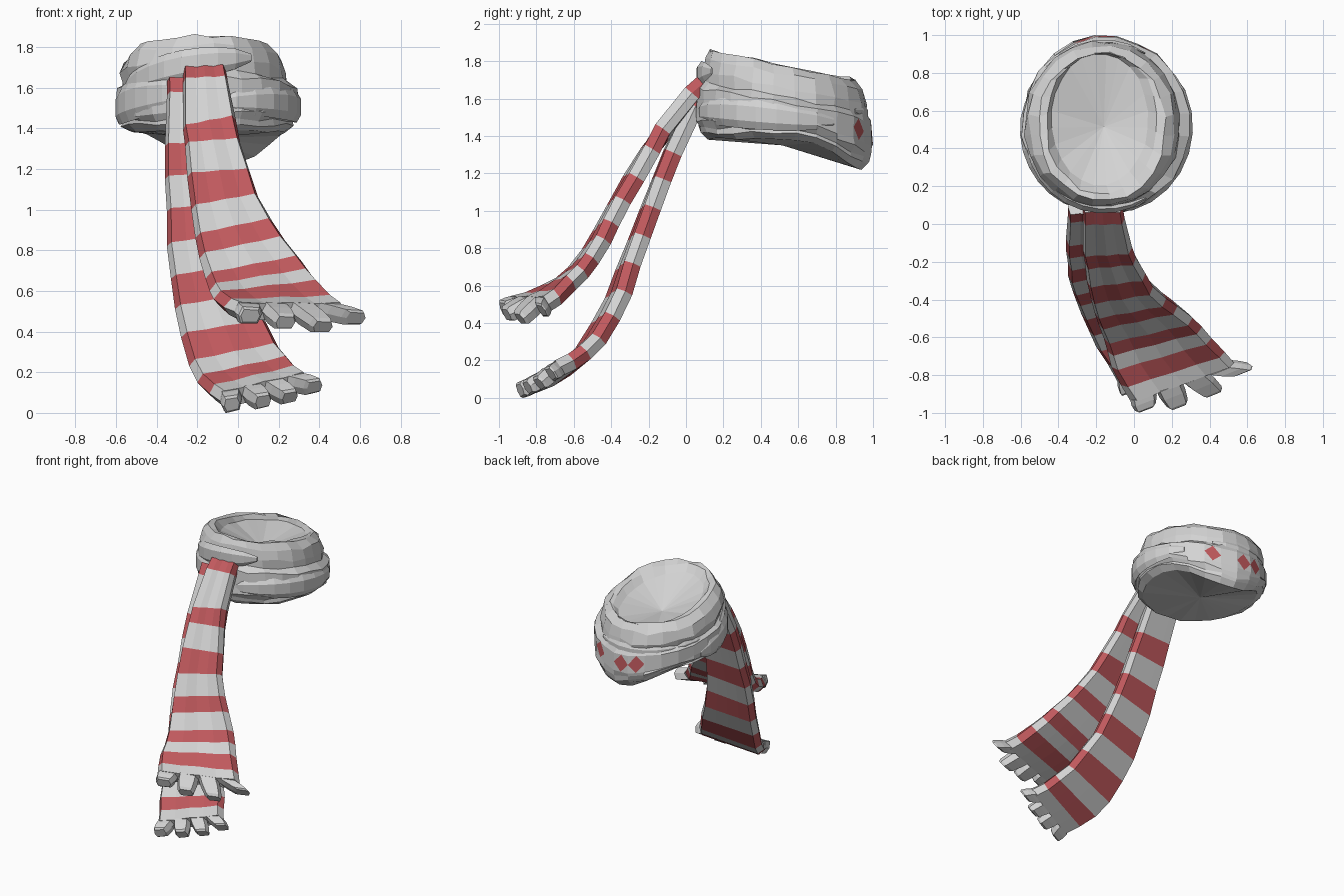
import bpy, bmesh, math, random
from mathutils import Vector

if "Cube" in bpy.data.objects:
    bpy.data.objects.remove(bpy.data.objects["Cube"])
random.seed(4)


def material(name, rgb):
    m = bpy.data.materials.new(name)
    m.use_nodes = True
    m.diffuse_color = (*rgb, 1)
    m.node_tree.nodes["Principled BSDF"].inputs["Base Color"].default_value = (*rgb, 1)
    return m


MATS = [material("pale_wool", (0.65, 0.65, 0.65)), material("red_wool", (0.53, 0.1, 0.11))]


def finish(bm, name):
    bmesh.ops.recalc_face_normals(bm, faces=bm.faces)
    mesh = bpy.data.meshes.new(name)
    bm.to_mesh(mesh)
    bm.free()
    for m in MATS:
        mesh.materials.append(m)
    obj = bpy.data.objects.new(name, mesh)
    bpy.context.collection.objects.link(obj)
    return obj


def loft(bm, sections, red=lambda i: False, caps=True):
    """Skin a row of closed sections, returning the quads of each span."""
    rings = [[bm.verts.new(p) for p in s] for s in sections]
    n = len(rings[0])
    spans = []
    for i, (a, b) in enumerate(zip(rings, rings[1:])):
        spans.append([bm.faces.new((a[k], a[(k + 1) % n], b[(k + 1) % n], b[k])) for k in range(n)])
        for f in spans[-1]:
            f.material_index = int(red(i))
    if caps:
        bm.faces.new(rings[0])
        bm.faces.new(rings[-1])
    return rings, spans


# Wrapped neck ring: stacked tilted loops, with a sagging lobe low at the back
CX, CY, RX, RY, SEG = -0.15, 0.525, 0.45, 0.47, 24


def ring_point(angle, sx, sy, z, sag=0.0):
    x, y = sx * RX * math.cos(angle), sy * RY * math.sin(angle)
    lobe = max(0, math.cos(angle - math.radians(80))) ** 3
    return Vector((CX + x, CY + y, z - 0.2 * y * (1 - sag) - 0.17 * sag * lobe))


# width, depth, height, shift in x, shift in y, sag, roughness
LOOPS = [
    (0.57, 0.74, 1.73, -0.03, 0.03, 0, 0.01), (0.66, 0.80, 1.77, -0.02, 0.01, 0, 0.02),
    (0.75, 0.84, 1.78, -0.02, -0.01, 0, 0.02), (0.86, 0.89, 1.73, -0.02, 0, 0, 0.02),
    (0.91, 0.94, 1.66, -0.02, 0, 0, 0.02), (0.90, 0.94, 1.61, -0.01, 0, 0.1, 0.02),
    (0.98, 0.99, 1.58, 0, 0, 0.2, 0.02), (1.0, 1.0, 1.48, 0, 0, 0.5, 0.02),
    (0.98, 1.0, 1.455, 0, 0, 0.75, 0.02), (0.92, 0.97, 1.435, 0, 0, 0.9, 0.02),
    (0.94, 0.97, 1.415, 0, 0, 1, 0.02), (0.84, 0.88, 1.385, 0, 0, 1, 0.01),
]
bm = bmesh.new()
sections = []
for sx, sy, z, dx, dy, sag, rough in LOOPS:
    section = []
    for k in range(SEG):
        j = random.uniform(-rough, rough)
        p = ring_point(math.tau * (k - 0.5) / SEG, sx + j, sy + j, z + random.uniform(-rough, rough) / 2, sag)
        section.append(p + Vector((dx, dy, 0)))
    sections.append(section)
rings, spans = loft(bm, sections, caps=False)
for loop, z in ((rings[0], 1.63), (rings[-1], 1.35)):
    hub = bm.verts.new((CX - 0.01, CY - 0.01, z))
    for k in range(SEG):
        bm.faces.new((loop[k], loop[(k + 1) % SEG], hub))

# Red diamond patches cut into the back of the ring
for k in (4, 6, 7):
    face = spans[6][k]
    corners = list(face.verts)
    mids = [bm.verts.new((a.co + b.co) / 2) for a, b in zip(corners, corners[1:] + corners[:1])]
    bm.faces.remove(face)
    bm.faces.new(mids).material_index = 1
    for j in range(4):
        bm.faces.new((mids[j - 1], corners[j], mids[j]))
finish(bm, "neck_ring")


# Overlapping folds lying on the ring
def fold(name, start, end, z0, z1, tall, deep, scale):
    steps = 9
    sections = []
    for i in range(steps + 1):
        t = i / steps
        swell = 0.25 + 0.75 * math.sin(math.pi * t) ** 0.6
        a = math.radians(start + (end - start) * t)
        section = []
        for k in range(6):
            b = math.tau * (k + 0.5) / 6
            r = scale + deep * swell * math.cos(b)
            section.append(ring_point(a, r, r, z0 + (z1 - z0) * t + tall * swell * math.sin(b)))
        sections.append(section)
    bm = bmesh.new()
    loft(bm, sections)
    finish(bm, name)


fold("front_upper_fold", 195, 300, 1.56, 1.67, 0.08, 0.06, 0.95)
fold("front_right_fold", 165, 262, 1.49, 1.49, 0.1, 0.06, 0.97)
fold("left_fold", 275, 395, 1.43, 1.53, 0.08, 0.06, 0.98)
fold("back_fold", 60, 175, 1.61, 1.58, 0.05, 0.04, 0.93)

# Striped hanging ends with a four-tassel fringe
ACROSS = (0.06, 0.28, 0.5, 0.72, 0.94)


def slab(left, right, normal, half, us=ACROSS):
    """Flat section with pointed sides and shallow lengthwise ridges in front."""
    mid = [left.lerp(right, u) for u in us]
    front = [p + normal * half * (0.9 if j % 2 else 1.05) for j, p in enumerate(mid)]
    back = [p - normal * half for p in mid]
    return [left] + front + [right] + back[::-1]


def hanging_end(name, stations, spread, tips, half):
    n = len(stations)
    lefts, rights = [], []
    for i, (xl, zl, xr, zr, y) in enumerate(stations):
        d = spread * (i / (n - 1)) ** 1.5
        lefts.append(Vector((xl, y - d, zl)))
        rights.append(Vector((xr, y + d, zr)))
    sections = []
    for i in range(n):
        a, b = max(i - 1, 0), min(i + 1, n - 1)
        along = lefts[b] + rights[b] - lefts[a] - rights[a]
        normal = along.cross(rights[i] - lefts[i]).normalized()
        sections.append(slab(lefts[i], rights[i], normal, half))
    bm = bmesh.new()
    loft(bm, sections, red=lambda i: i % 2 == 0)
    # Tassels, each narrowing to a blunt tip
    side = rights[-1] - lefts[-1]
    for k, tip in enumerate(tips):
        base = lefts[-1] + side * ((k + 0.5) / 4)
        reach = Vector(tip) - base
        up = reach.cross(side).normalized()
        rows = []
        for t, width, thick in ((-0.1, 0.98, 0.95), (0.4, 0.98, 1.0), (0.95, 0.82, 0.95), (1.1, 0.68, 0.7)):
            c = base + reach * t
            w = side * (width / 8)
            rows.append(slab(c - w, c + w, up, half * thick, (0.13, 0.87)))
        loft(bm, rows)
    finish(bm, name)


hanging_end("front_hanging_end", [
    (-.27, 1.67, -.06, 1.68, .09), (-.27, 1.62, -.05, 1.63, .03), (-.27, 1.39, -.01, 1.44, -.13),
    (-.26, 1.31, .01, 1.33, -.19), (-.25, 1.16, .06, 1.18, -.28), (-.23, 1.0, .1, 1.06, -.36),
    (-.21, .86, .17, .94, -.43), (-.19, .76, .23, .85, -.48), (-.16, .66, .31, .75, -.55),
    (-.14, .6, .36, .68, -.61), (-.12, .56, .41, .62, -.68), (-.07, .52, .48, .54, -.765),
    (-.02, .5, .53, .5, -.835),
], 0.1, [(.06, -.97, .48), (.23, -.95, .45), (.41, -.88, .43), (.57, -.77, .47)], 0.045)

hanging_end("rear_hanging_end", [
    (-.35, 1.63, -.12, 1.63, .09), (-.35, 1.56, -.11, 1.56, .05), (-.36, 1.31, -.09, 1.31, -.07),
    (-.36, 1.15, -.07, 1.17, -.13), (-.35, .99, -.05, 1.02, -.19), (-.35, .82, -.02, .87, -.25),
    (-.33, .66, .02, .72, -.31), (-.31, .51, .07, .57, -.36), (-.28, .37, .14, .44, -.43),
    (-.24, .23, .2, .32, -.51), (-.2, .15, .26, .25, -.59), (-.14, .095, .3, .2, -.67),
    (-.09, .06, .35, .165, -.75),
], 0.08, [(-.03, -.88, .045), (.12, -.84, .06), (.25, -.78, .08), (.37, -.72, .13)], 0.045)
